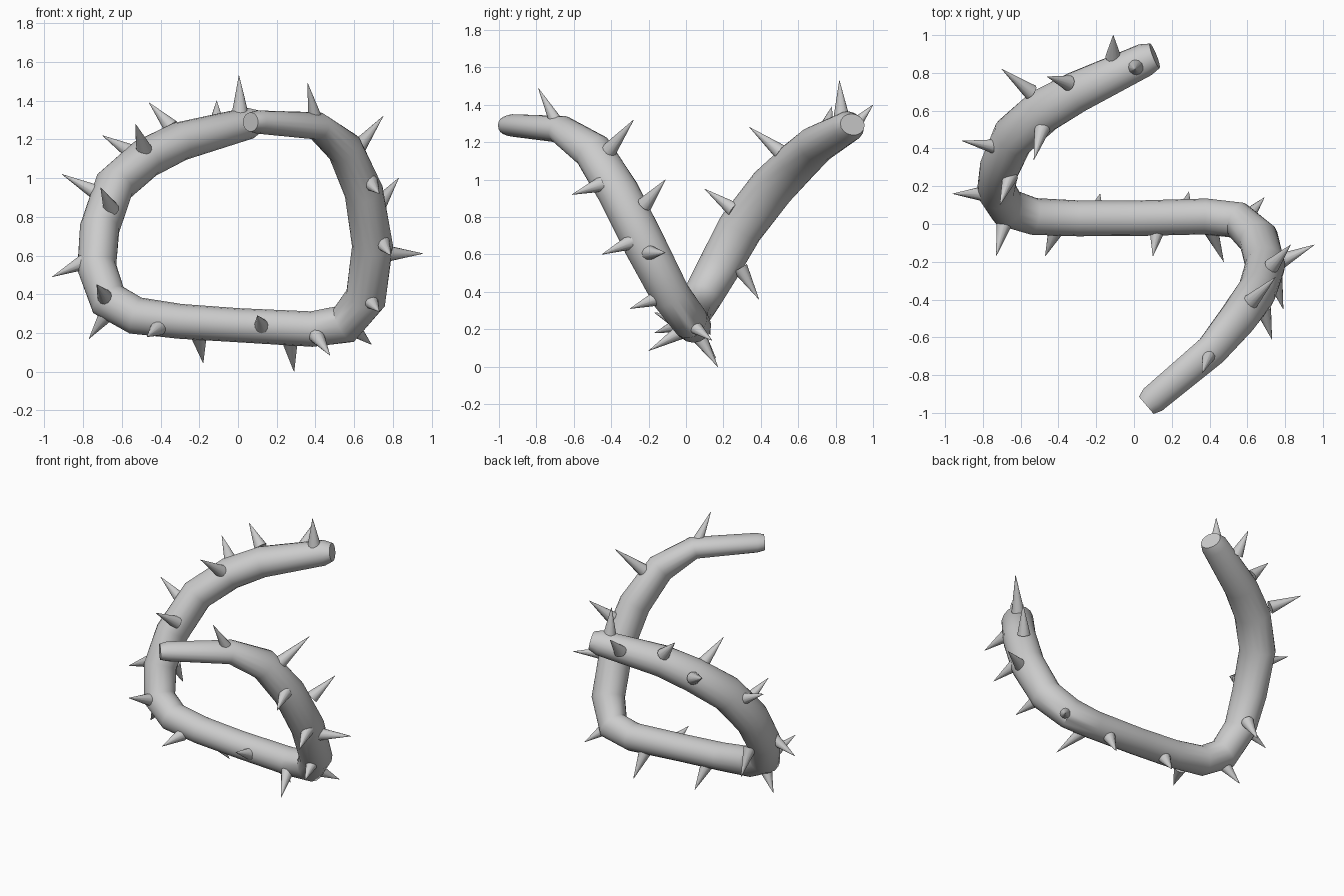
import bpy, bmesh
from math import radians, cos, sin, tau
from mathutils import Vector, Matrix

# Vine centre line: x, y, z, narrow radius, wide radius (towards y)
PATH = [
    (.065, -.96, 1.29, .050, .060), (.10, -.93, 1.29, .060, .076), (.41, -.67, 1.27, .070, .088),
    (.55, -.50, 1.155, .092, .106), (.65, -.36, .93, .100, .112), (.695, -.22, .65, .105, .112),
    (.66, -.08, .38, .104, .106), (.55, .02, .245, .095, .098), (.38, .04, .22, .091, .095),
    (0, .03, .24, .088, .094), (-.30, .03, .26, .090, .095), (-.53, .04, .29, .095, .098),
    (-.67, .085, .37, .097, .105), (-.73, .18, .54, .100, .114), (-.715, .29, .74, .102, .122),
    (-.64, .46, .96, .103, .124), (-.48, .60, 1.10, .103, .120), (-.30, .70, 1.19, .100, .110),
    (.06, .87, 1.285, .082, .088), (.11, .89, 1.295, .058, .07),
]
SIDES = 16

# Thorns: base point, tip point
THORNS = [
    ((.40, -.69, 1.30), (.36, -.79, 1.49)), ((.63, -.40, 1.17), (.75, -.28, 1.32)),
    ((.74, -.21, .88), (.83, -.11, 1.0)), ((.69, -.47, .97), (.73, -.61, .92)),
    ((.75, -.31, .66), (.79, -.45, .60)), ((.79, -.19, .61), (.955, -.11, .61)),
    ((.69, -.17, .36), (.73, -.30, .31)), ((.61, .05, .21), (.69, .14, .14)),
    ((.41, -.04, .18), (.475, -.20, .085)), ((.27, .08, .145), (.29, .17, 0)),
    ((.12, -.05, .24), (.10, -.17, .29)), ((-.20, .07, .17), (-.18, .16, .045)),
    ((-.42, -.05, .22), (-.47, -.17, .18)), ((-.69, .09, .28), (-.77, .13, .17)),
    ((-.69, -.01, .39), (-.73, -.17, .45)), ((-.81, .16, .56), (-.96, .16, .49)),
    ((-.66, .24, .85), (-.71, .10, .95)), ((-.74, .41, .93), (-.91, .44, 1.02)),
    ((-.56, .71, 1.14), (-.70, .82, 1.22)), ((-.49, .49, 1.16), (-.53, .34, 1.28)),
    ((-.36, .75, 1.28), (-.46, .78, 1.39)), ((.01, .83, 1.36), (.005, .82, 1.53)),
    ((-.11, .90, 1.29), (-.11, 1.0, 1.40)), ((-.70, .30, .51), (-.70, .39, .36)),
]


def finish(name, bm):
    bmesh.ops.recalc_face_normals(bm, faces=bm.faces)
    mesh = bpy.data.meshes.new(name)
    bm.to_mesh(mesh)
    bm.free()
    obj = bpy.data.objects.new(name, mesh)
    bpy.context.collection.objects.link(obj)
    bpy.ops.object.select_all(action='DESELECT')
    obj.select_set(True)
    bpy.context.view_layer.objects.active = obj
    bpy.ops.object.shade_smooth_by_angle(angle=radians(40))


# Vine: tapered oval tube swept along the path
bm = bmesh.new()
pts = [Vector(p[:3]) for p in PATH]
rings = []
for i, (p, row) in enumerate(zip(pts, PATH)):
    before = (p - pts[max(i - 1, 0)]).normalized()
    after = (pts[min(i + 1, len(pts) - 1)] - p).normalized()
    tangent = (before + after).normalized()
    mitre = 1 / tangent.dot(after if after.length else before)
    wide = (Vector((0, 1, 0)) - tangent * tangent.y).normalized()
    narrow = tangent.cross(wide)
    rings.append([bm.verts.new(p + narrow * row[3] * mitre * cos(tau * k / SIDES)
                               + wide * row[4] * sin(tau * k / SIDES))
                  for k in range(SIDES)])
for a, b in zip(rings, rings[1:]):
    for k in range(SIDES):
        n = (k + 1) % SIDES
        bm.faces.new((a[k], a[n], b[n], b[k]))
bm.faces.new(rings[0])
bm.faces.new(rings[-1])
finish("vine", bm)

# Thorns: cones sunk slightly into the vine
bm = bmesh.new()
for base, tip in THORNS:
    base, tip = Vector(base), Vector(tip)
    axis = (tip - base).normalized()
    base = base - axis * .02
    turn = axis.to_track_quat('Z', 'Y').to_matrix().to_4x4()
    bmesh.ops.create_cone(bm, cap_ends=True, segments=12, radius1=.042, radius2=.001,
                          depth=(tip - base).length,
                          matrix=Matrix.Translation((base + tip) / 2) @ turn)
finish("thorns", bm)
